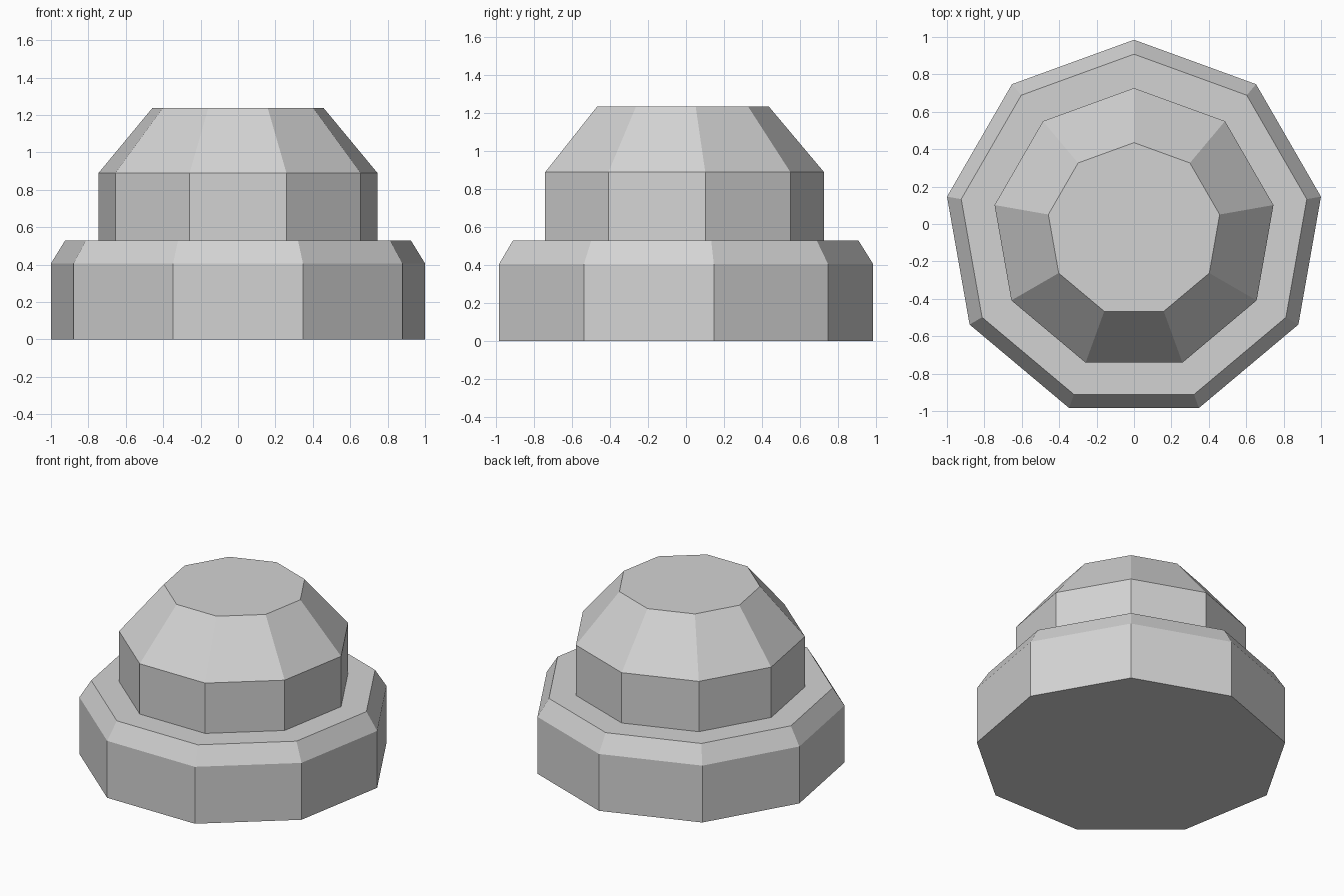
import bpy
import bmesh
from math import sin, cos, tau, pi

SIDES = 9
CENTRE_Y = -0.03  # the odd-sided outline is centred by its bounds

if "Cube" in bpy.data.objects:
    bpy.data.objects.remove(bpy.data.objects["Cube"], do_unlink=True)

grey = bpy.data.materials.new("light grey")
grey.use_nodes = True
colour = (0.65, 0.65, 0.65, 1)
grey.diffuse_color = colour
grey.node_tree.nodes["Principled BSDF"].inputs["Base Color"].default_value = colour


def tier(name, profile):
    """Closed flat-sided solid from (radius, height) rings, one corner to the back."""
    bm = bmesh.new()
    rings = []
    for radius, z in profile:
        angles = [pi / 2 + tau * i / SIDES for i in range(SIDES)]
        rings.append([bm.verts.new((radius * cos(a), radius * sin(a) + CENTRE_Y, z))
                      for a in angles])
    for low, high in zip(rings, rings[1:]):
        for i in range(SIDES):
            j = (i + 1) % SIDES
            bm.faces.new((low[i], low[j], high[j], high[i]))
    bm.faces.new(rings[0][::-1])
    bm.faces.new(rings[-1])
    mesh = bpy.data.meshes.new(name)
    bm.to_mesh(mesh)
    bm.free()
    mesh.materials.append(grey)
    obj = bpy.data.objects.new(name, mesh)
    bpy.context.collection.objects.link(obj)
    return obj


# Wide base with a chamfered rim
tier("base", [(1.015, 0), (1.015, 0.407), (0.938, 0.53)])

# Narrower drum with a tapered flat-topped cap
tier("upper_drum", [(0.757, 0.53), (0.757, 0.89), (0.465, 1.237)])
